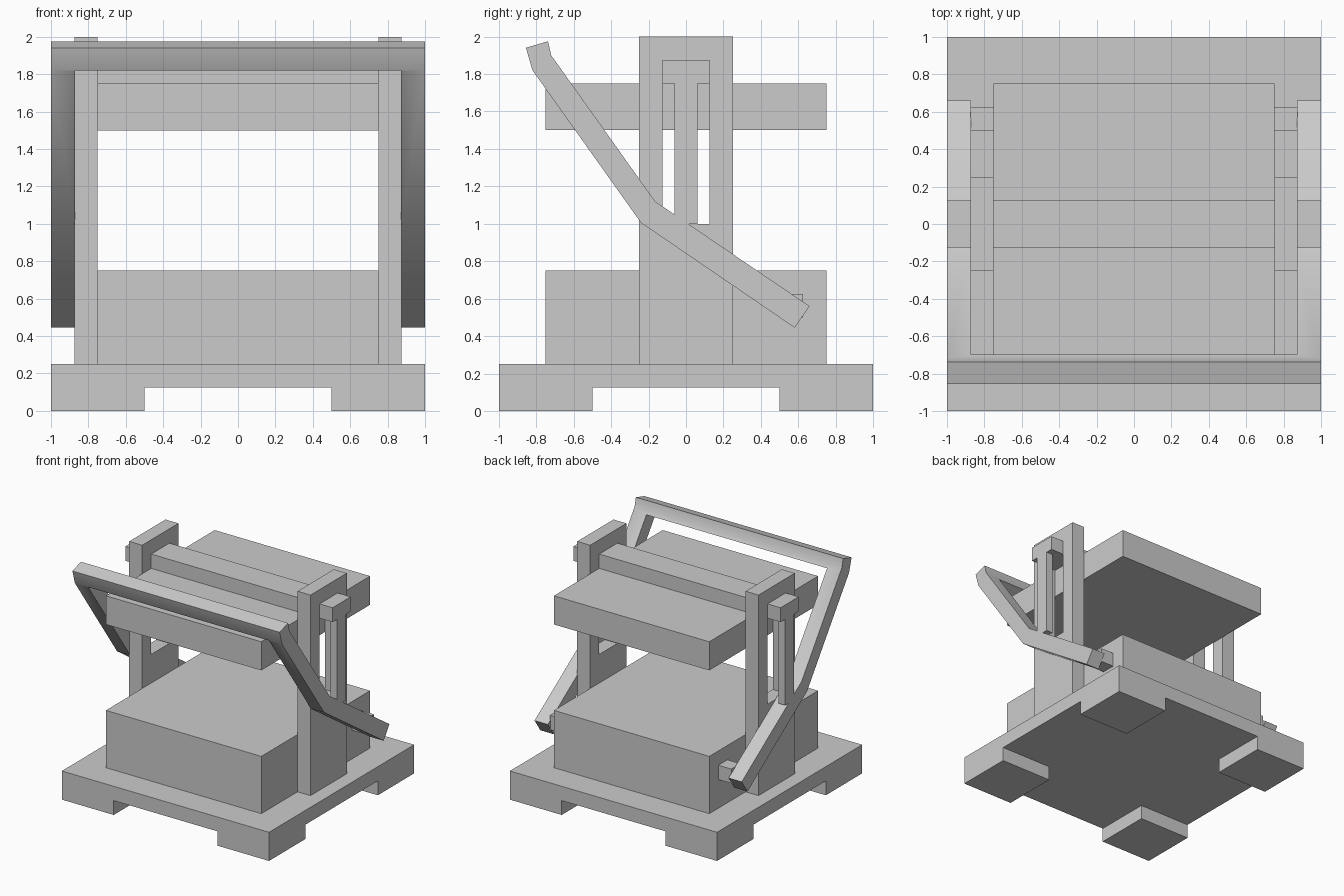
import bpy, bmesh, math

if "Cube" in bpy.data.objects:
    bpy.data.objects.remove(bpy.data.objects["Cube"])


def prism(name, profile, x0, x1):
    """Solid with a (y, z) profile extruded along x."""
    bm = bmesh.new()
    face = bm.faces.new([bm.verts.new((x0, y, z)) for y, z in profile])
    new = bmesh.ops.extrude_face_region(bm, geom=[face])["geom"]
    bmesh.ops.translate(bm, vec=(x1 - x0, 0, 0),
                        verts=[v for v in new if isinstance(v, bmesh.types.BMVert)])
    bmesh.ops.recalc_face_normals(bm, faces=bm.faces)
    mesh = bpy.data.meshes.new(name)
    bm.to_mesh(mesh)
    bm.free()
    ob = bpy.data.objects.new(name, mesh)
    bpy.context.collection.objects.link(ob)
    return ob


def box(name, x, y, z):
    return prism(name, [(y[0], z[0]), (y[1], z[0]), (y[1], z[1]), (y[0], z[1])], *x)


def cut(ob, cutter):
    """Subtract the cutter and remove it."""
    mod = ob.modifiers.new("cut", 'BOOLEAN')
    mod.operation, mod.solver, mod.object = 'DIFFERENCE', 'EXACT', cutter
    select(ob)
    bpy.ops.object.modifier_apply(modifier=mod.name)
    bpy.data.objects.remove(cutter)


def select(ob):
    bpy.ops.object.select_all(action='DESELECT')
    ob.select_set(True)
    bpy.context.view_layer.objects.active = ob


# Base slab, hollowed by a cross so four corner feet remain
base = box("base", (-1, 1), (-1, 1), (0, 0.25))
cut(base, box("cutter", (-0.5, 0.5), (-2, 2), (-1, 0.125)))
cut(base, box("cutter", (-2, 2), (-0.5, 0.5), (-1, 0.125)))

# Press bed, moving plate and crossbar
box("lower_block", (-0.75, 0.75), (-0.75, 0.75), (0.25, 0.75))
box("press_plate", (-0.75, 0.75), (-0.75, 0.75), (1.5, 1.75))
box("crossbar", (-1, 1), (-0.125, 0.125), (1.75, 1.875))

# Slotted columns, guide rods and handle pivots on both sides
for side, s in (("left", -1), ("right", 1)):
    def span(a, b):
        return tuple(sorted((s * a, s * b)))
    column = box(side + "_column", span(0.75, 0.875), (-0.25, 0.25), (0.25, 2))
    cut(column, box("cutter", span(0.5, 1.2), (-0.125, 0.125), (1.0, 1.875)))
    box(side + "_guide_rod", span(0.9375, 1.0), (-0.0625, 0.0625), (1.0, 1.75))
    box(side + "_pivot", span(0.75, 0.875), (0.5, 0.625), (0.5, 0.625))

# Bent U-shaped handle: full-width bent profile with the middle cut away
handle = prism("handle", [(0.58, 0.445), (0.66, 0.56), (-0.165, 1.12), (-0.72, 1.9),
                          (-0.737, 1.975), (-0.855, 1.94), (-0.82, 1.82), (-0.24, 1.005)], -1, 1)
cut(handle, prism("cutter", [(-1.06, 1.72), (-0.46, 1.97), (1, 0.9), (1, 0), (-1.06, 0)],
                  -0.872, 0.872))
select(handle)
bpy.ops.object.shade_smooth_by_angle(angle=math.radians(30))
